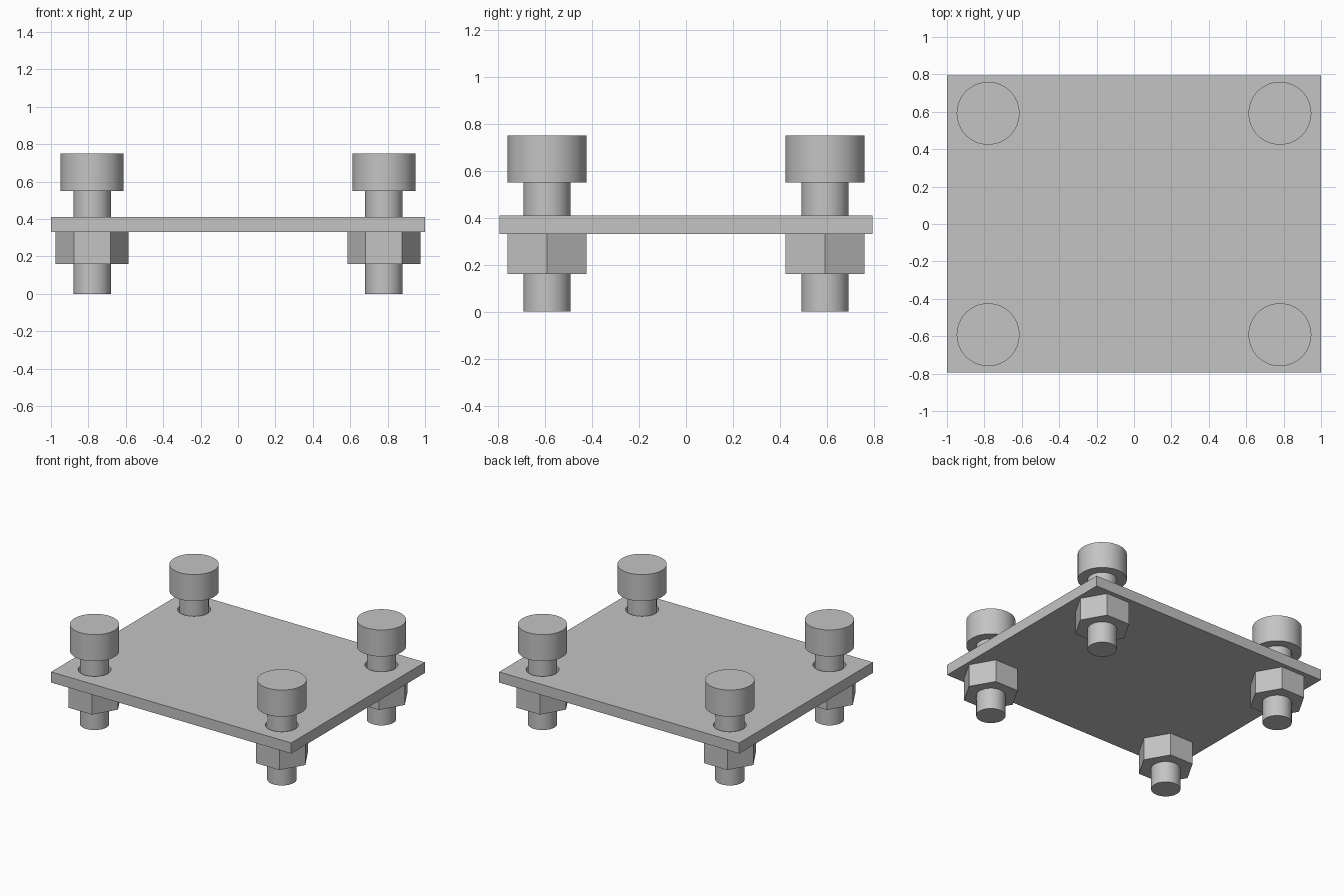
import bpy
import math

default_cube = bpy.data.objects.get("Cube")
if default_cube:
    bpy.data.objects.remove(default_cube, do_unlink=True)

# Single plain grey for every part
steel = bpy.data.materials.new("steel_grey")
steel.use_nodes = True
GREY = (0.55, 0.55, 0.55, 1)
steel.diffuse_color = GREY
steel.node_tree.nodes["Principled BSDF"].inputs["Base Color"].default_value = GREY

# Main dimensions
PLATE_X, PLATE_Y = 1.0, 0.795
PLATE_BOTTOM, PLATE_TOP = 0.33, 0.41
BOLT_X, BOLT_Y = 0.78, 0.592
HEAD_BOTTOM, HEAD_TOP, HEAD_RADIUS = 0.55, 0.75, 0.168
SHANK_RADIUS, HOLE_RADIUS = 0.1, 0.112
NUT_BOTTOM, NUT_RADIUS = 0.16, 0.195


def prism(name, x, y, bottom, top, radius, sides, turn=0.0):
    """Upright cylinder or regular prism between two heights."""
    bpy.ops.mesh.primitive_cylinder_add(
        vertices=sides, radius=radius, depth=top - bottom,
        location=(x, y, (bottom + top) / 2), rotation=(0, 0, turn))
    obj = bpy.context.object
    obj.name = name
    obj.data.materials.append(steel)
    return obj


def bolt(name, x, y):
    """Cap bolt: shank and head turned as one revolved profile."""
    sides = 64
    profile = [(SHANK_RADIUS, 0), (SHANK_RADIUS, HEAD_BOTTOM),
               (HEAD_RADIUS, HEAD_BOTTOM), (HEAD_RADIUS, HEAD_TOP)]
    verts = [(r * math.cos(math.tau * i / sides), r * math.sin(math.tau * i / sides), z)
             for r, z in profile for i in range(sides)]
    faces = [(k * sides + i, k * sides + (i + 1) % sides,
              (k + 1) * sides + (i + 1) % sides, (k + 1) * sides + i)
             for k in range(len(profile) - 1) for i in range(sides)]
    last = (len(profile) - 1) * sides
    faces += [tuple(reversed(range(sides))), tuple(range(last, last + sides))]
    mesh = bpy.data.meshes.new(name)
    mesh.from_pydata(verts, [], faces)
    mesh.materials.append(steel)
    obj = bpy.data.objects.new(name, mesh)
    obj.location = (x, y, 0)
    bpy.context.collection.objects.link(obj)
    smooth(obj)


def smooth(obj):
    bpy.ops.object.select_all(action="DESELECT")
    obj.select_set(True)
    bpy.context.view_layer.objects.active = obj
    bpy.ops.object.shade_smooth_by_angle(angle=math.radians(30))


# Base plate
bpy.ops.mesh.primitive_cube_add(size=2, location=(0, 0, (PLATE_BOTTOM + PLATE_TOP) / 2))
plate = bpy.context.object
plate.name = "plate"
plate.scale = (PLATE_X, PLATE_Y, (PLATE_TOP - PLATE_BOTTOM) / 2)
bpy.ops.object.transform_apply(location=False, rotation=False, scale=True)
plate.data.materials.append(steel)

# A clearance hole, a bolt and a hex nut at each corner
for side, sx in (("left", 1), ("right", -1)):
    for end, sy in (("front", -1), ("back", 1)):
        x, y = sx * BOLT_X, sy * BOLT_Y
        label = f"{end}_{side}"

        cutter = prism("hole_cutter", x, y, PLATE_BOTTOM - 0.1, PLATE_TOP + 0.1,
                       HOLE_RADIUS, 64)
        cutter.hide_render = True
        cut = plate.modifiers.new("hole", "BOOLEAN")
        cut.operation = "DIFFERENCE"
        cut.solver = "EXACT"
        cut.object = cutter
        bpy.context.view_layer.objects.active = plate
        bpy.ops.object.modifier_apply(modifier=cut.name)
        bpy.data.objects.remove(cutter, do_unlink=True)

        bolt(f"bolt_{label}", x, y)
        # Nut corners point sideways, flats face front and back
        prism(f"nut_{label}", x, y, NUT_BOTTOM, PLATE_BOTTOM, NUT_RADIUS, 6,
              math.radians(30))

smooth(plate)
